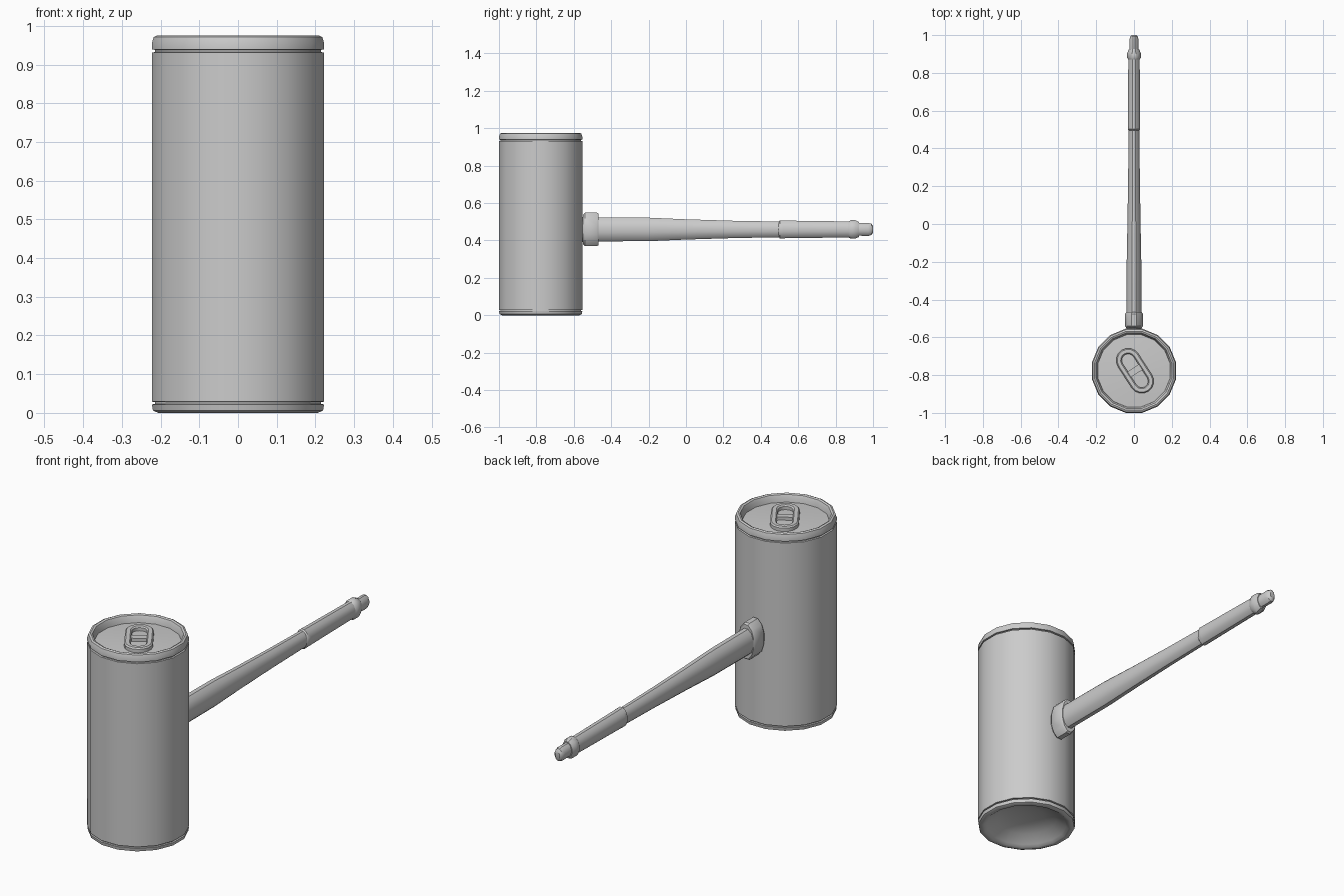
import bpy, bmesh, math
from mathutils import Matrix, Vector

if "Cube" in bpy.data.objects:
    bpy.data.objects.remove(bpy.data.objects["Cube"])

CAN = Vector((0, -0.777, 0))
AXIS_Z = 0.459


def finish(name, bm, angle=35):
    bmesh.ops.recalc_face_normals(bm, faces=bm.faces)
    me = bpy.data.meshes.new(name)
    bm.to_mesh(me)
    bm.free()
    ob = bpy.data.objects.new(name, me)
    bpy.context.collection.objects.link(ob)
    bpy.ops.object.select_all(action='DESELECT')
    ob.select_set(True)
    bpy.context.view_layer.objects.active = ob
    bpy.ops.object.shade_smooth_by_angle(angle=math.radians(angle))
    return ob


def loft(name, profile, sides, matrix, angle=35):
    """Stack elliptical rings (rx, ry, height) along local z and cap the ends."""
    bm = bmesh.new()
    rings = []
    for rx, ry, h in profile:
        ring = []
        for i in range(sides):
            a = 2 * math.pi * (i + 0.5) / sides
            ring.append(bm.verts.new(matrix @ Vector((rx * math.cos(a), ry * math.sin(a), h))))
        rings.append(ring)
    for lo, hi in zip(rings, rings[1:]):
        for i in range(sides):
            j = (i + 1) % sides
            bm.faces.new((lo[i], lo[j], hi[j], hi[i]))
    bm.faces.new(rings[0])
    bm.faces.new(rings[-1])
    return finish(name, bm, angle)


# Can: domed base, grooved seams, rolled rim and recessed lid in one profile
can = [(0.02, 0.065), (0.08, 0.06), (0.14, 0.043), (0.185, 0.012), (0.197, 0.003),
       (0.21, 0.0), (0.224, 0.006), (0.227, 0.022), (0.219, 0.023), (0.219, 0.028),
       (0.227, 0.029), (0.227, 0.931), (0.219, 0.932), (0.219, 0.938),
       (0.227, 0.939), (0.227, 0.955), (0.222, 0.971), (0.213, 0.975),
       (0.204, 0.971), (0.199, 0.96), (0.195, 0.937), (0.12, 0.942), (0.02, 0.945)]
loft("can_body", [(r, r, z) for r, z in can], 16, Matrix.Translation(CAN), 40)


def stadium(half_len, radius, steps=8):
    """Outline of a rounded slot running along y."""
    pts = []
    for end in (0, 1):
        for i in range(steps + 1):
            a = math.pi * (i / steps + end)
            pts.append((radius * math.cos(a),
                        radius * math.sin(a) + half_len * (1 - 2 * end)))
    return pts


# Pull tab: rounded ring with a cross bar
tab_matrix = Matrix.Translation(CAN + Vector((0.005, 0, 0.94))) @ Matrix.Rotation(math.radians(33), 4, 'Z')
bm = bmesh.new()
section = [(0.064, 0), (0.064, 0.018), (0.058, 0.024), (0.04, 0.024), (0.034, 0.018), (0.034, 0)]
loops = [[bm.verts.new(tab_matrix @ Vector((x, y, z))) for x, y in stadium(0.066, r)]
         for r, z in section]
for k, lo in enumerate(loops):
    hi = loops[(k + 1) % len(loops)]
    for i in range(len(lo)):
        j = (i + 1) % len(lo)
        bm.faces.new((lo[i], lo[j], hi[j], hi[i]))
finish("pull_tab", bm)

bm = bmesh.new()
bmesh.ops.create_cube(bm, size=1, matrix=tab_matrix @ Matrix.Translation((0, 0, 0.01))
                      @ Matrix.Diagonal((0.08, 0.035, 0.02, 1)))
finish("pull_tab_bar", bm)

# Handle parts run along +y; local x stays x, local y becomes vertical
along_y = Matrix.Translation((0, 0, AXIS_Z)) @ Matrix.Rotation(math.radians(-90), 4, 'X')
parts = {
    "handle_neck": [(0.04, 0.07, -0.60), (0.04, 0.07, -0.53)],
    "handle_collar": [(0.042, 0.082, -0.55), (0.049, 0.093, -0.54),
                      (0.049, 0.093, -0.476), (0.043, 0.086, -0.467)],
    "handle_shaft": [(0.041, 0.066, -0.50), (0.04, 0.065, -0.20), (0.036, 0.056, 0.0),
                     (0.032, 0.048, 0.25), (0.029, 0.043, 0.52)],
    "handle_grip": [(0.029, 0.042, 0.495), (0.034, 0.05, 0.502), (0.034, 0.049, 0.52),
                    (0.031, 0.044, 0.88)],
    "handle_knob": [(0.03, 0.043, 0.868), (0.037, 0.051, 0.88), (0.037, 0.051, 0.905),
                    (0.028, 0.041, 0.926)],
    "handle_tip": [(0.025, 0.034, 0.90), (0.025, 0.036, 0.975), (0.021, 0.031, 0.992),
                   (0.012, 0.018, 1.0)],
}
for name, profile in parts.items():
    loft(name, profile, 12, along_y)
